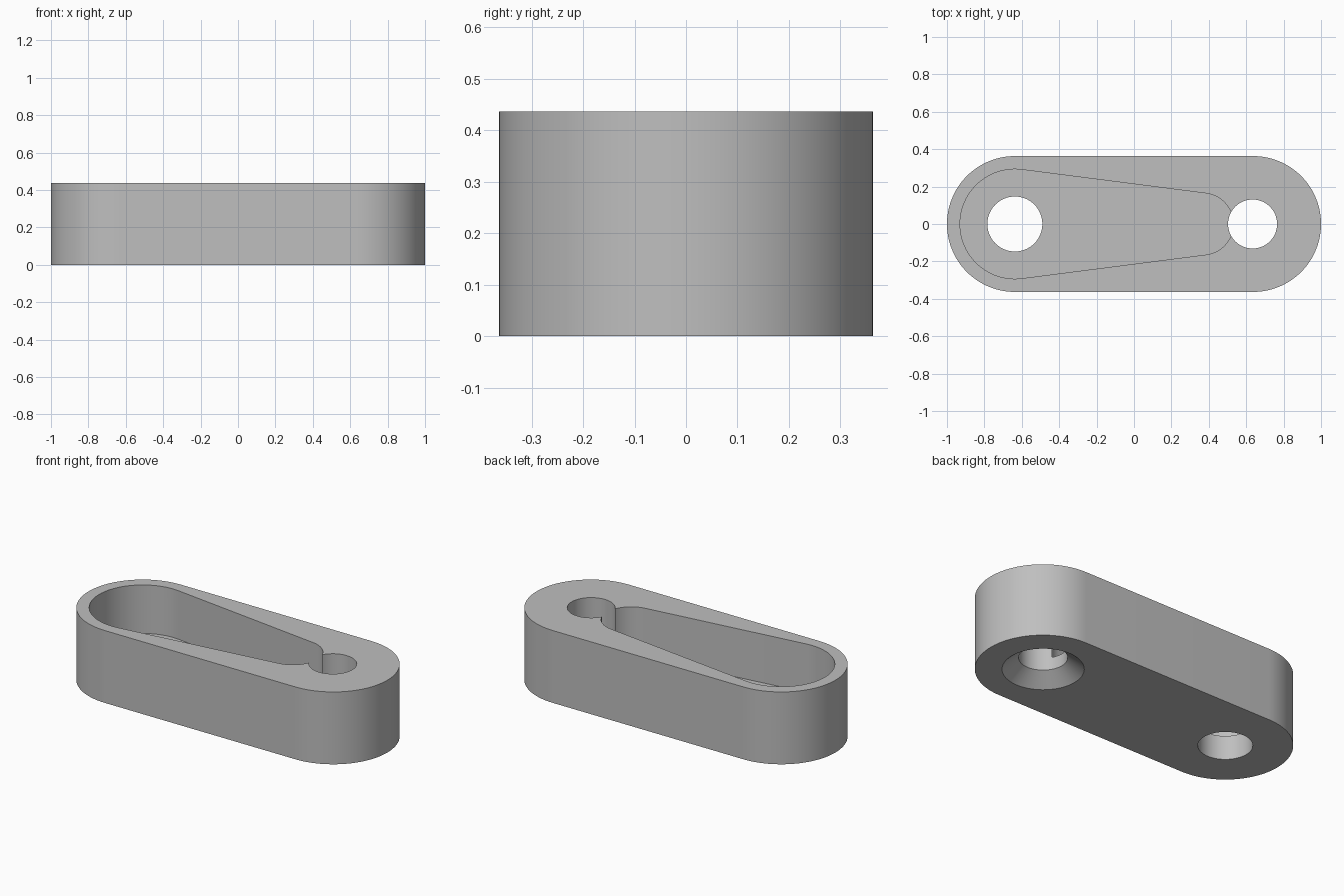
import bpy
import bmesh
from math import acos, cos, pi, sin

cube = bpy.data.objects.get("Cube")
if cube:
    bpy.data.objects.remove(cube, do_unlink=True)

HEIGHT, FLOOR = 0.437, 0.144
END_X, END_R = 0.637, 0.363

grey = bpy.data.materials.new("plain grey")
grey.use_nodes = True
colour = (0.52, 0.52, 0.52, 1)
grey.diffuse_color = colour
grey.node_tree.nodes["Principled BSDF"].inputs["Base Color"].default_value = colour


def arc(x, radius, start, end, steps):
    return [(x + radius * cos(start + (end - start) * i / steps),
             radius * sin(start + (end - start) * i / steps))
            for i in range(steps + 1)]


def link_outline(x0, r0, x1, r1):
    """Outline of a belt wrapped round two circles on the x axis."""
    tangent = acos((r0 - r1) / (x1 - x0))
    return (arc(x1, r1, -tangent, tangent, 48)
            + arc(x0, r0, tangent, 2 * pi - tangent, 48))


def circle(x, radius):
    return arc(x, radius, 0, 2 * pi, 64)[:-1]


def loft(name, sections):
    """Closed solid through (z, outline) sections, from bottom to top."""
    bm = bmesh.new()
    rings = [[bm.verts.new((x, y, z)) for x, y in outline]
             for z, outline in sections]
    bm.faces.new(rings[0][::-1])
    bm.faces.new(rings[-1])
    for low, high in zip(rings, rings[1:]):
        for i in range(len(low)):
            j = (i + 1) % len(low)
            bm.faces.new((low[i], low[j], high[j], high[i]))
    mesh = bpy.data.meshes.new(name)
    bm.to_mesh(mesh)
    bm.free()
    mesh.materials.append(grey)
    obj = bpy.data.objects.new(name, mesh)
    bpy.context.collection.objects.link(obj)
    return obj


# Rounded link body
outer = link_outline(-END_X, END_R, END_X, END_R)
body = loft("link_body", [(0, outer), (HEIGHT, outer)])

# Tapered pocket, open at the top
pocket = link_outline(-END_X, 0.293, 0.366, 0.165)
# Plain through hole, and screw hole with a countersink underneath
hole = circle(-END_X, 0.147)
screw = circle(0.634, 0.131)
cutters = [
    loft("pocket_cutter", [(FLOOR, pocket), (HEIGHT + 0.1, pocket)]),
    loft("pivot_hole_cutter", [(-0.1, hole), (FLOOR + 0.1, hole)]),
    loft("screw_hole_cutter", [(-0.07, circle(0.634, 0.309)), (0.07, screw),
                               (HEIGHT + 0.2, screw)]),
]

bpy.context.view_layer.objects.active = body
for cutter in cutters:
    cutter.hide_render = True
    cut = body.modifiers.new(cutter.name, 'BOOLEAN')
    cut.operation = 'DIFFERENCE'
    cut.solver = 'EXACT'
    cut.object = cutter
    bpy.ops.object.modifier_apply(modifier=cut.name)
    bpy.data.objects.remove(cutter, do_unlink=True)

# Smooth round walls with crisp rims
bpy.ops.object.select_all(action='DESELECT')
body.select_set(True)
bpy.ops.object.shade_smooth_by_angle(angle=pi / 6)
